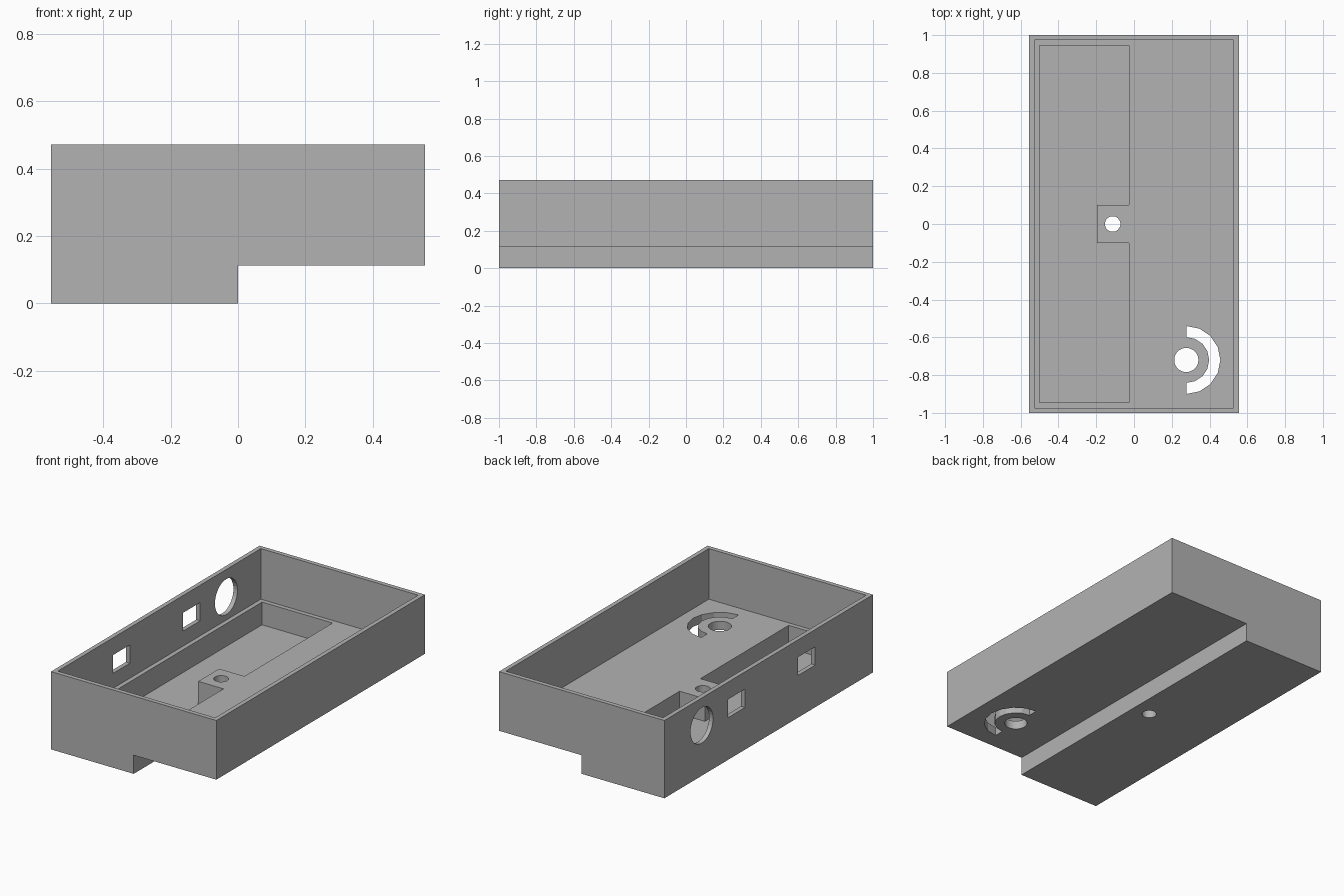
import bpy, bmesh, math

cube = bpy.data.objects.get("Cube")
if cube:
    bpy.data.objects.remove(cube, do_unlink=True)

grey = bpy.data.materials.new("plain grey")
grey.use_nodes = True
colour = (0.45, 0.45, 0.45, 1)
grey.diffuse_color = colour
grey.node_tree.nodes["Principled BSDF"].inputs["Base Color"].default_value = colour

W, L, H = 0.555, 1.0, 0.472     # half width, half length, height
STEP, FLOOR, WALL = 0.113, 0.165, 0.027


def prism(name, points, low, high, axis="z"):
    """Extrude a closed outline along an axis; other axes stay in cyclic order."""
    place = {"x": lambda a, b, c: (c, a, b),
             "y": lambda a, b, c: (a, c, b),
             "z": lambda a, b, c: (a, b, c)}[axis]
    bm = bmesh.new()
    face = bm.faces.new([bm.verts.new(place(a, b, low)) for a, b in points])
    top = bmesh.ops.extrude_face_region(bm, geom=[face])["geom"]
    shift = place(0, 0, high - low)
    bmesh.ops.translate(bm, vec=shift, verts=[v for v in top if isinstance(v, bmesh.types.BMVert)])
    bmesh.ops.recalc_face_normals(bm, faces=bm.faces)
    mesh = bpy.data.meshes.new(name)
    bm.to_mesh(mesh)
    bm.free()
    mesh.materials.append(grey)
    obj = bpy.data.objects.new(name, mesh)
    bpy.context.collection.objects.link(obj)
    return obj


def rect(a0, a1, b0, b1):
    return [(a0, b0), (a1, b0), (a1, b1), (a0, b1)]


def arc(a, b, r, start=0, sweep=360, steps=32):
    count = steps if sweep == 360 else steps + 1
    angles = [math.radians(start + sweep * i / steps) for i in range(count)]
    return [(a + r * math.cos(t), b + r * math.sin(t)) for t in angles]


# Stepped outer body
case = prism("open_case", [(-W, 0), (0, 0), (0, STEP), (W, STEP), (W, H), (-W, H)], -L, L, "y")

# Main cavity, and the lower pocket that leaves a square screw tab
x0, x1, y1 = -W + 2 * WALL, -WALL, L - 2 * WALL
tab_x, tab_y = -0.197, 0.1
pocket = [(x0, -y1), (x1, -y1), (x1, -tab_y), (tab_x, -tab_y),
          (tab_x, tab_y), (x1, tab_y), (x1, y1), (x0, y1)]
cutters = [
    prism("cavity_cutter", rect(-W + WALL, W - WALL, -L + WALL, L - WALL), FLOOR, 1),
    prism("pocket_cutter", pocket, WALL, 0.3),
    prism("tab_hole_cutter", arc(-0.113, 0, 0.041), -0.1, 0.3),
]

# Round hole with a half-ring slot around it
hx, hy = 0.277, -0.72
slot = arc(hx, hy, 0.18, -90, 180, 8) + arc(hx, hy, 0.121, 90, -180, 8)
cutters += [
    prism("floor_hole_cutter", arc(hx, hy, 0.064), 0, 0.3),
    prism("ring_slot_cutter", slot, 0, 0.3),
]

# Openings in the side wall: one round port and two square ones
cutters.append(prism("round_port_cutter", arc(0.641, 0.306, 0.108), -0.7, -0.4, "x"))
for y in (0.31, -0.364):
    cutters.append(prism("square_port_cutter", rect(y - 0.082, y + 0.082, 0.256, 0.367), -0.7, -0.4, "x"))

for cutter in cutters:
    cutter.hide_render = True
    cutter.hide_set(True)
    cutter.display_type = "WIRE"
    cut = case.modifiers.new(cutter.name, "BOOLEAN")
    cut.operation = "DIFFERENCE"
    cut.solver = "EXACT"
    cut.object = cutter

# Bake the cuts and drop the cutters
bpy.context.view_layer.objects.active = case
case.select_set(True)
for name in [m.name for m in case.modifiers]:
    bpy.ops.object.modifier_apply(modifier=name)
for cutter in cutters:
    bpy.data.objects.remove(cutter, do_unlink=True)
